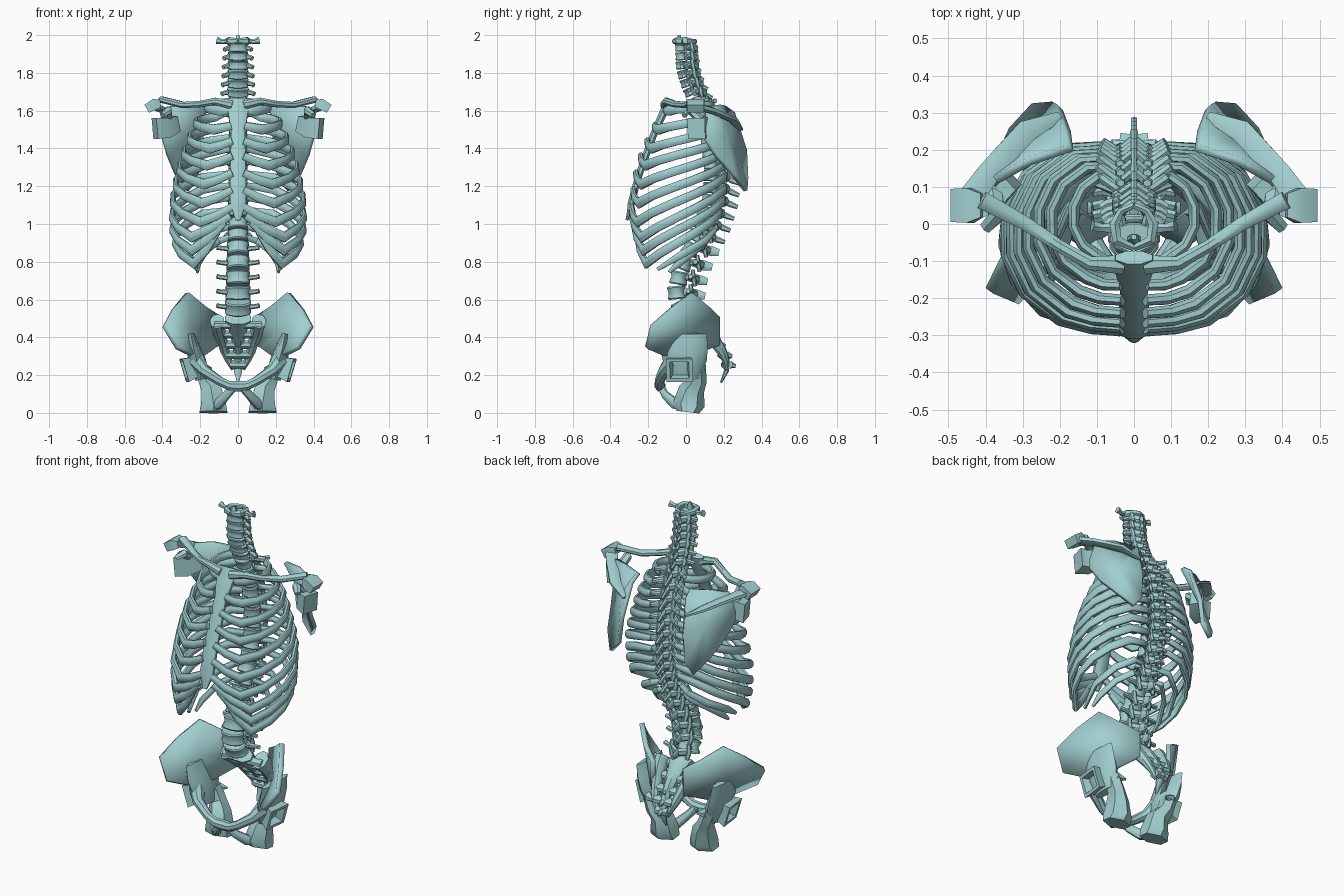
import bpy, bmesh, math
from mathutils import Vector

X, Y, Z = Vector((1, 0, 0)), Vector((0, 1, 0)), Vector((0, 0, 1))
BONE = bpy.data.materials.new("pale_teal")
BONE.diffuse_color = (.36, .62, .63, 1)


def tube(bm, pts, rad, sides=8, ref=Z, axis=None, sx=1):
    """Loft elliptical rings along pts; rad = (across, along ref), one or per point."""
    pts = [Vector((p[0] * sx, p[1], p[2])) for p in pts]
    if not isinstance(rad, list):
        rad = [rad] * len(pts)
    rings = []
    for i, p in enumerate(pts):
        t = axis or pts[min(i + 1, len(pts) - 1)] - pts[max(i - 1, 0)]
        t = t.normalized()
        n1 = (ref - t * t.dot(ref)).normalized()
        n2 = t.cross(n1)
        ring = []
        for k in range(sides):
            a = 2 * math.pi * (k + 0.5) / sides
            ring.append(bm.verts.new(p + n2 * rad[i][0] * math.cos(a) + n1 * rad[i][1] * math.sin(a)))
        rings.append(ring)
    for a, b in zip(rings, rings[1:]):
        for k in range(sides):
            j = (k + 1) % sides
            bm.faces.new((a[k], a[j], b[j], b[k]))
    bm.faces.new(rings[0])
    bm.faces.new(rings[-1])


def finish(bm, name, mirror=False, thick=0):
    bmesh.ops.recalc_face_normals(bm, faces=bm.faces)
    me = bpy.data.meshes.new(name)
    bm.to_mesh(me)
    bm.free()
    me.materials.append(BONE)
    ob = bpy.data.objects.new(name, me)
    bpy.context.collection.objects.link(ob)
    if thick:
        m = ob.modifiers.new("thickness", 'SOLIDIFY')
        m.thickness, m.offset = thick, 0
    if mirror:
        ob.modifiers.new("mirror", 'MIRROR')
    return ob


def part(name, pts, rad, mirror=True, **kw):
    bm = bmesh.new()
    tube(bm, pts, rad, **kw)
    return finish(bm, name, mirror)


def panel(name, outline, centre, thick):
    bm = bmesh.new()
    vs = [bm.verts.new(p) for p in outline]
    c = bm.verts.new(centre)
    for i, v in enumerate(vs):
        bm.faces.new((v, vs[(i + 1) % len(vs)], c))
    return finish(bm, name, True, thick)


# Spine curve as (z, y)
PATH = [(2.0, -.03), (1.82, -.022), (1.72, .01), (1.62, .06), (1.5, .105), (1.3, .135), (1.15, .13),
        (1.0, .085), (.88, .03), (.75, -.03), (.64, -.05), (.55, -.02), (.45, .06)]


def spine_y(z):
    for (z0, y0), (z1, y1) in zip(PATH, PATH[1:]):
        if z0 >= z >= z1:
            return y0 + (y1 - y0) * (z0 - z) / (z0 - z1)
    return PATH[-1][1]


def vertebra(name, z, bw, bd, h, trans, spin, plate):
    bm = bmesh.new()
    y = spine_y(z)
    d = Vector((0, spine_y(z + .03) - spine_y(z - .03), .06)).normalized()
    c = Vector((0, y, z))
    # body
    tube(bm, [c + d * h * f for f in (-.5, -.4, 0, .4, .5)],
         [(bw * f, bd * f) for f in (.9, 1, .86, 1, .9)], 12, Y)
    yb = y + bd
    # arch, transverse and joint processes
    for s in (1, -1):
        tube(bm, [(bw * .55, yb - .012, z + .005), (bw * .75, yb + .022, z), (.006, yb + .05, z - .008)],
             [(.011, .017), (.014, .024), (.012, .022)], 6, sx=s)
        tube(bm, [(bw * .6, yb + .01, z), ((trans[0] + bw) / 2, y + bd * .6 + trans[1] * .6, z + trans[2] / 2),
                  (trans[0], y + trans[1], z + trans[2])],
             [(.017, .016), (.013, .012), (.013, .013)], 6, sx=s)
        tube(bm, [(bw * .75, yb + .022, z + h * .62), (bw * .8, yb + .026, z), (bw * .7, yb + .034, z - h * .62)],
             [(.012, .010), (.017, .014), (.012, .010)], 6, Y, sx=s)
    # spinous process
    tube(bm, [(0, yb + .03, z - .005), (0, y + spin[0] * .75, z + spin[1] * .6), (0, y + spin[0], z + spin[1])],
         [(.016, plate), (.008, plate), (.010, plate * .7)], 6)
    finish(bm, name)


for i in range(6):
    vertebra("neck_vertebra", 1.935 - .047 * i, .052 + .001 * i, .033, .043,
             (.072 + .003 * i, .025, -.012), (.09 + .006 * i, -.032), .013)
T = [1.64 - .064 * i for i in range(12)]
for i, z in enumerate(T):
    vertebra("chest_vertebra", z, .048 + .0007 * i, .038 + .0007 * i, .058,
             (.10 - .003 * i, .105 - .003 * i, .012), (.15, -.055 + .002 * i), .016)
for i in range(5):
    vertebra("lumbar_vertebra", .868 - .077 * i, .06 + .003 * i, .048 + .001 * i, .07,
             (.112, .06, .008), (.15, -.02), .026)

# Top ring of the neck with its peg
bm = bmesh.new()
for s in (1, -1):
    tube(bm, [(0, -.065, 1.968), (.045, -.045, 1.968), (.052, 0, 1.968), (.035, .035, 1.966), (0, .05, 1.966)],
         [(.010, .014), (.016, .022), (.016, .022), (.01, .014), (.01, .014)], 6, sx=s)
    tube(bm, [(.045, -.01, 1.968), (.085, -.01, 1.965), (.112, -.005, 1.972)],
         [(.02, .014), (.012, .012), (.016, .02)], 6, sx=s)
finish(bm, "top_neck_ring")
part("neck_peg", [(0, -.04, 1.93), (0, -.04, 1.97), (0, -.035, 2.0)],
     [(.02, .015), (.018, .014), (.008, .008)], mirror=False, ref=Y)

# Ribs: half width, front y, lowest front z, inner end (x, z)
RIBS = [(.165, -.105, 1.60, .04, 1.60), (.225, -.165, 1.50, .035, 1.52), (.26, -.205, 1.40, .03, 1.44),
        (.29, -.24, 1.31, .03, 1.36), (.315, -.265, 1.21, .03, 1.27), (.335, -.28, 1.11, .03, 1.18),
        (.35, -.288, 1.01, .03, 1.09), (.352, -.288, .93, .04, 1.045), (.35, -.278, .86, .07, 1.01),
        (.335, -.26, .79, .11, .96)]
for i, (w, yf, zf, xe, ze) in enumerate(RIBS):
    zv = T[i]
    yv = spine_y(zv)
    back = yv + .095
    mid, ry = (back + yf) / 2, (back - yf) / 2
    pts = [(.03, yv + .035, zv + .015), (.085, yv + .075, zv + .005)]
    last = 152 if i < 7 else 142
    for f in (.0, .2, .4, .6, .8, 1):
        a = math.radians(26 + (last - 26) * f)
        pts.append((w * math.sin(a) ** .75, mid + ry * math.cos(a), zv - .01 + (zf - zv + .01) * f))
    x5, y5, z5 = pts[-1]
    pts.append(((x5 + xe) / 2, (y5 + yf) / 2 - .008, z5 + (ze - z5) * .42))
    pts.append((xe, yf, ze))
    part("rib", pts, [(.014, .016), (.016, .019)] + [(.016, .025)] * 5 + [(.019, .029), (.017, .025), (.016, .021)])
part("floating_rib", [(.03, .11, .99), (.12, .15, .965), (.21, .1, .91), (.255, -.02, .84), (.22, -.15, .76)],
     [(.014, .016), (.014, .02), (.014, .022), (.014, .022), (.009, .011)])
part("short_floating_rib", [(.03, .08, .935), (.10, .11, .91), (.17, .05, .86), (.21, -.04, .79), (.215, -.09, .745)],
     [(.014, .016), (.013, .018), (.013, .02), (.013, .02), (.008, .009)])

# Breastbone
part("breastbone", [(0, -.09, 1.66), (0, -.11, 1.61), (0, -.165, 1.49), (0, -.21, 1.37), (0, -.255, 1.24),
                    (0, -.29, 1.11), (0, -.30, 1.06), (0, -.313, 1.02)],
     [(.054, .02), (.06, .024), (.04, .02), (.042, .02), (.045, .02), (.045, .02), (.028, .014), (.014, .008)],
     mirror=False, ref=Y)

# Shoulder girdle
part("collar_bone", [(.03, -.11, 1.63), (.12, -.105, 1.65), (.20, -.06, 1.635), (.29, .0, 1.63), (.41, .065, 1.66)],
     [(.028, .026), (.02, .02), (.018, .018), (.02, .018), (.026, .018)])
panel("shoulder_blade", [(.37, .12, 1.62), (.28, .17, 1.63), (.17, .205, 1.62), (.18, .255, 1.585), (.20, .315, 1.39),
                         (.215, .32, 1.24), (.27, .315, 1.175), (.33, .25, 1.26), (.37, .16, 1.36), (.40, .09, 1.47)],
      (.28, .215, 1.45), .024)
part("shoulder_blade_ridge", [(.20, .29, 1.50), (.29, .25, 1.55), (.39, .14, 1.60), (.44, .07, 1.62)],
     [(.015, .008), (.035, .014), (.035, .018), (.04, .02)], sides=6)
part("shoulder_tip", [(.41, .05, 1.64), (.44, .05, 1.635), (.483, .05, 1.61)],
     [(.045, .028), (.066, .04), (.063, .034)], sides=4)
part("shoulder_socket", [(.33, .12, 1.53), (.385, .07, 1.51), (.44, .055, 1.505)],
     [(.04, .06), (.055, .075), (.068, .078)], sides=4)
part("shoulder_hook", [(.38, .08, 1.55), (.37, .02, 1.60), (.40, -.01, 1.575)],
     [(.03, .025), (.025, .022), (.018, .016)], sides=6)

# Pelvis
panel("hip_wing", [(.10, .17, .51), (.18, .12, .56), (.27, .03, .635), (.34, -.08, .55), (.39, -.18, .46),
                   (.32, -.21, .345), (.25, -.13, .31), (.20, .0, .29), (.13, .11, .34), (.10, .17, .36)],
      (.26, -.01, .45), .028)
part("hip_body", [(.25, -.01, .42), (.235, -.01, .34), (.215, -.005, .27), (.195, .0, .18)],
     [(.018, .12), (.038, .125), (.05, .115), (.035, .075)], ref=Y, sides=10)
part("hip_socket", [(.21, -.02, .25), (.285, -.035, .225), (.285, -.035, .225), (.245, -.03, .235)],
     [(.07, .07), (.10, .09), (.072, .065), (.055, .05)], sides=4, axis=Vector((1, -.12, -.3)))
part("pubic_branch", [(.22, -.07, .28), (.18, -.115, .225), (.10, -.14, .17), (.05, -.14, .145), (0, -.135, .14)],
     [(.045, .045), (.032, .03), (.026, .025), (.028, .026), (.028, .03)])
part("lower_pubic_branch", [(.025, -.13, .135), (.06, -.11, .095), (.10, -.06, .05), (.13, -.01, .035)],
     [(.022, .022), (.018, .024), (.024, .03), (.03, .025)])
part("sitting_bone", [(.20, .05, .25), (.17, .055, .17), (.14, .03, .125), (.13, .015, .045), (.13, .01, .004)],
     [(.04, .055), (.045, .055), (.06, .068), (.075, .085), (.085, .06)], sides=6, ref=Y)
part("sitting_bone_spine", [(.19, .08, .24), (.14, .10, .235)], [(.03, .03), (.006, .006)], sides=6)

# Sacrum: central column, side bars and cross bars that leave small openings
SAC = [(.03, .50), (.09, .445), (.145, .39), (.185, .335), (.212, .28), (.215, .225), (.185, .16)]
part("sacrum_column", [(0, y, z) for y, z in SAC],
     [(.075, .045), (.05, .045), (.036, .036), (.028, .03), (.024, .022), (.024, .015), (.006, .006)],
     mirror=False, ref=Y)
part("sacrum_side", [(.11, .055, .485), (.10, .105, .435), (.085, .15, .385), (.07, .187, .33), (.05, .21, .28),
                     (.025, .215, .23)],
     [(.04, .055), (.036, .045), (.03, .034), (.026, .028), (.02, .02), (.012, .012)], ref=Y)
bm = bmesh.new()
for (y, z), w in zip([(.05, .465), (.11, .415), (.16, .36), (.195, .307), (.213, .255)], (.125, .1, .08, .06, .04)):
    tube(bm, [(-w, y + .005, z), (0, y, z), (w, y + .005, z)], (.03, .024))
    tube(bm, [(0, y + .02, z), (0, y + .05, z - .008)], [(.016, .02), (.007, .01)], 6)
finish(bm, "sacrum_cross_bars")

# Smooth shading with sharp edges kept
for ob in bpy.context.collection.objects:
    ob.select_set(True)
    bpy.context.view_layer.objects.active = ob
bpy.ops.object.shade_smooth_by_angle(angle=math.radians(40))
